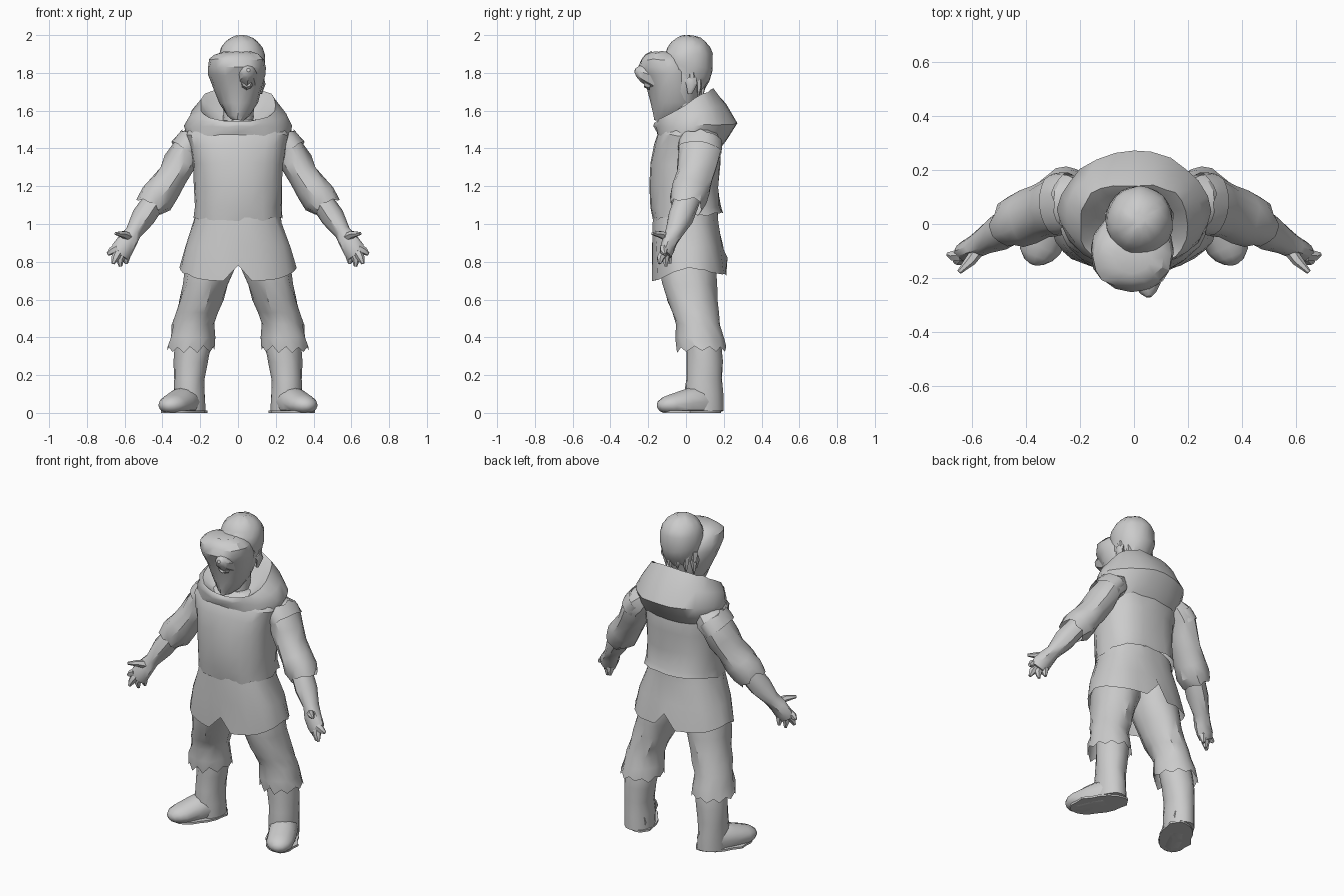
import bpy, bmesh, math, random
from mathutils import Vector

random.seed(4)


def loft(name, rings, caps=(True, True), mirror=False, jitter=0.0, angle=38):
    """Skin a list of equal-length point rings."""
    bm = bmesh.new()
    rows = []
    for r in rings:
        rows.append([bm.verts.new(p + Vector([random.uniform(-jitter, jitter) for _ in range(3)])) for p in r])
    for row in rows:
        for v in row:
            v.co.z = max(v.co.z, 0)
    n = len(rows[0])
    for a, b in zip(rows, rows[1:]):
        for i in range(n):
            j = (i + 1) % n
            bm.faces.new((a[i], a[j], b[j], b[i]))
    if caps[0]:
        bm.faces.new(rows[0])
    if caps[1]:
        bm.faces.new(rows[-1])
    bmesh.ops.recalc_face_normals(bm, faces=bm.faces)
    me = bpy.data.meshes.new(name)
    bm.to_mesh(me)
    bm.free()
    ob = bpy.data.objects.new(name, me)
    bpy.context.collection.objects.link(ob)
    bpy.ops.object.select_all(action='DESELECT')
    ob.select_set(True)
    bpy.context.view_layer.objects.active = ob
    bpy.ops.object.shade_smooth_by_angle(angle=math.radians(angle))
    if mirror:
        ob.modifiers.new("Mirror", 'MIRROR')
    return ob


def ring(z, cx, rx, yf, yb, n=16, p=2.0, z_back=None, jag=0.0):
    """Level or tilted oval from front yf to back yb; jag makes a torn edge."""
    pts = []
    for i in range(n):
        a = 2 * math.pi * i / n
        c, s = math.cos(a), math.sin(a)
        x = math.copysign(abs(c) ** (2 / p), c)
        y = math.copysign(abs(s) ** (2 / p), s)
        zz = z if z_back is None else z + (z_back - z) * (y + 1) / 2
        zz += jag * (random.uniform(0.5, 1) if i % 2 else random.uniform(-1, -0.3))
        pts.append(Vector((cx + rx * x, (yf + yb) / 2 + (yb - yf) / 2 * y, zz)))
    return pts


def tube(path, n=10, jag=0.0):
    """Rings across a path of (x, y, z, side radius, other radius)."""
    out = []
    pos = [Vector(q[:3]) for q in path]
    for k, q in enumerate(path):
        t = (pos[min(k + 1, len(pos) - 1)] - pos[max(k - 1, 0)]).normalized()
        ref = Vector((0, 1, 0)) if abs(t.z) > 0.4 else Vector((0, 0, 1))
        if k == 0:
            ref0 = ref
        u = ref0.cross(t).normalized()
        w = t.cross(u)
        pts = []
        for i in range(n):
            a = 2 * math.pi * i / n
            off = t * random.uniform(-jag, jag) if k == len(path) - 1 else Vector()
            pts.append(pos[k] + u * q[3] * math.cos(a) + w * q[4] * math.sin(a) + off)
        out.append(pts)
    return out


# upper tunic
loft("tunic_body", [
    ring(1.02, 0, .235, -.178, .195, 24, 2.4, 1.06, .006),
    ring(1.09, 0, .23, -.186, .185, 24, 2.4),
    ring(1.20, 0, .234, -.19, .175, 24, 2.4),
    ring(1.32, 0, .24, -.187, .178, 24, 2.4),
    ring(1.41, 0, .255, -.172, .178, 24, 2.4),
    ring(1.47, 0, .275, -.15, .165, 24, 2.4),
    ring(1.51, 0, .25, -.125, .14, 24, 2.4),
    ring(1.55, 0, .13, -.09, .11, 24)], (False, True), jitter=.006, angle=32)

# tunic skirt with dipped hem and a slit front and back
hem = ring(.77, 0, .31, -.18, .215, 32, 2.3)
for i, v in enumerate(hem):
    s = math.sin(2 * math.pi * i / 32)
    v.z -= (.075 if s < 0 else .04) * abs(s)
    if i in (8, 24):
        v.z += .09
loft("tunic_skirt", [
    ring(1.08, 0, .22, -.17, .165, 32, 2.4),
    ring(1.00, 0, .235, -.175, .172, 32, 2.4),
    ring(.88, 0, .28, -.18, .195, 32, 2.3), hem], (True, False), jitter=.005, angle=32)

# slumped hood around the neck
loft("hood", [
    ring(1.45, 0, .25, -.15, .165, 24, 2.3, 1.38),
    ring(1.48, 0, .27, -.158, .22, 24, 2.2, 1.45),
    ring(1.515, 0, .283, -.17, .272, 24, 1.9, 1.53),
    ring(1.53, 0, .25, -.165, .215, 24, 2.2, 1.635),
    ring(1.545, 0, .20, -.152, .145, 24, 2.7, 1.72),
    ring(1.515, 0, .165, -.135, .115, 24, 2.4, 1.69),
    ring(1.48, 0, .10, -.10, .075, 24, 2, 1.63)], (False, True), jitter=.005)

# neck and skull
loft("neck", [ring(1.45, 0, .085, -.10, .06), ring(1.55, 0, .08, -.09, .06),
              ring(1.68, .01, .08, -.08, .06)])
loft("skull", [ring(1.60, .01, .06, -.08, .05), ring(1.70, .015, .10, -.10, .07),
               ring(1.78, .02, .112, -.11, .11), ring(1.90, .02, .11, -.10, .12)])

# long face covering pushed forward of the head
loft("face_mask", [
    ring(1.55, 0, .03, -.165, -.01), ring(1.575, 0, .06, -.172, .025),
    ring(1.64, .003, .10, -.187, .055), ring(1.73, -.004, .133, -.21, .062),
    ring(1.79, -.006, .15, -.236, .058), ring(1.83, -.006, .152, -.25, .04, p=2.2),
    ring(1.87, -.008, .146, -.236, .0, p=2.3), ring(1.898, -.008, .12, -.215, -.03),
    ring(1.912, -.006, .07, -.18, -.07)],
    jitter=.004, angle=30)
loft("face_bump", tube([(.045, -.16, 1.78, .065, .07), (.05, -.225, 1.80, .048, .05),
                        (.053, -.255, 1.81, .03, .03), (.055, -.27, 1.815, .01, .01)], 8))
loft("eye_socket", tube([(.045, -.19, 1.745, .035, .035), (.045, -.222, 1.748, .025, .025),
                         (.045, -.20, 1.745, .012, .015)], 8))

# cropped hair with a torn lower edge and tufts
hair = [ring(1.87, .02, .116, -.115, .095, 24, z_back=1.71, jag=.018),
        ring(1.885, .02, .121, -.12, .125, 24, z_back=1.76),
        ring(1.895, .02, .125, -.122, .142, 24, z_back=1.81)]
for a in (14, 30, 46, 62, 78):
    k, z = math.cos(math.radians(a)), 1.87 + .13 * math.sin(math.radians(a))
    hair.append(ring(z, .02, .125 * k, .012 - .13 * k, .012 + .132 * k, 24))
loft("hair", hair, (False, True), jitter=.003)
for k, (x, y) in enumerate([(-.085, .04), (-.05, .07), (.0, .085), (.05, .085), (.09, .065), (.12, .03)]):
    loft("hair_tuft_%d" % (k + 1), tube([(x, y, 1.80, .025, .018), (x, y + .005, 1.73, .02, .014),
                                         (x, y, 1.66 + .015 * (k % 3), .004, .004)], 5))
for s in (-1, 1):
    loft("ear", tube([(.02 + s * .10, .02, 1.77, .02, .035), (.02 + s * .112, .03, 1.74, .015, .03),
                      (.02 + s * .10, .02, 1.69, .008, .012)], 7))

# sleeves
loft("sleeve", tube([
    (.20, .075, 1.47, .05, .09), (.238, .078, 1.435, .078, .11), (.27, .075, 1.395, .08, .112),
    (.31, .062, 1.32, .083, .106), (.345, .045, 1.255, .08, .10), (.395, .025, 1.185, .088, .10),
    (.435, .01, 1.135, .094, .098), (.47, .0, 1.09, .074, .086)], 14, .014),
    (True, False), True, .006, 32)
# torn shoulder seam
loft("shoulder_seam", tube([(.285, .07, 1.385, .083, .115), (.258, .075, 1.42, .083, .115),
                            (.238, .078, 1.445, .08, .112)], 20, .012), (False, False), True, .003)

# forearms, palms, fingers
loft("forearm", tube([(.43, .01, 1.14, .06, .07), (.50, -.03, 1.035, .063, .068),
                      (.555, -.062, .955, .042, .048), (.585, -.085, .91, .052, .042),
                      (.615, -.10, .865, .058, .038), (.63, -.11, .835, .047, .03)], 10),
     mirror=True, jitter=.003)
for nm, a, m, b in [
        ("thumb", (.57, -.085, .925), (.605, -.135, .945), (.648, -.178, .95)),
        ("index_finger", (.64, -.115, .87), (.67, -.118, .855), (.69, -.112, .84)),
        ("middle_finger", (.635, -.115, .85), (.65, -.135, .82), (.662, -.14, .79)),
        ("ring_finger", (.615, -.105, .845), (.625, -.11, .81), (.622, -.105, .775)),
        ("little_finger", (.59, -.095, .86), (.592, -.09, .82), (.592, -.085, .79))]:
    loft(nm, tube([a + (.026, .025), m + (.021, .02), b + (.009, .008)], 6), mirror=True)

# trouser legs with ragged cuffs
loft("trouser_leg", [
    ring(.95, .11, .11, -.13, .14, 20), ring(.78, .145, .135, -.14, .155, 20),
    ring(.68, .172, .122, -.125, .16, 20), ring(.60, .195, .114, -.10, .165, 20),
    ring(.53, .218, .11, -.075, .175, 20), ring(.47, .237, .108, -.055, .18, 20),
    ring(.40, .242, .118, -.055, .197, 20),
    ring(.335, .25, .122, -.048, .21, 20, jag=.018)], (True, False), True, .006, 32)

# boots
loft("boot_shaft", [
    ring(.45, .235, .085, .0, .165), ring(.36, .238, .095, .0, .185),
    ring(.27, .25, .09, .0, .195), ring(.18, .258, .082, .0, .192),
    ring(.10, .258, .084, -.01, .197), ring(.01, .255, .084, .0, .197)], mirror=True, jitter=.003)
loft("boot_foot", tube([
    (.235, .165, .055, .06, .055), (.27, .07, .06, .084, .09),
    (.31, .0, .052, .084, .073), (.347, -.08, .042, .08, .056), (.362, -.115, .04, .064, .044),
    (.37, -.14, .035, .038, .028), (.373, -.15, .033, .012, .01)], 12), mirror=True)
# worn flat sole with frayed edge
sole = [Vector((.285 + .112 * math.cos(a) - .05 * math.sin(a) + random.uniform(-.012, .012),
                .03 + .155 * math.sin(a) - .01 * math.cos(a), 0))
        for a in [2 * math.pi * i / 20 for i in range(20)]]
loft("boot_sole", [sole, [v + Vector((0, 0, .012)) for v in sole]], mirror=True)
